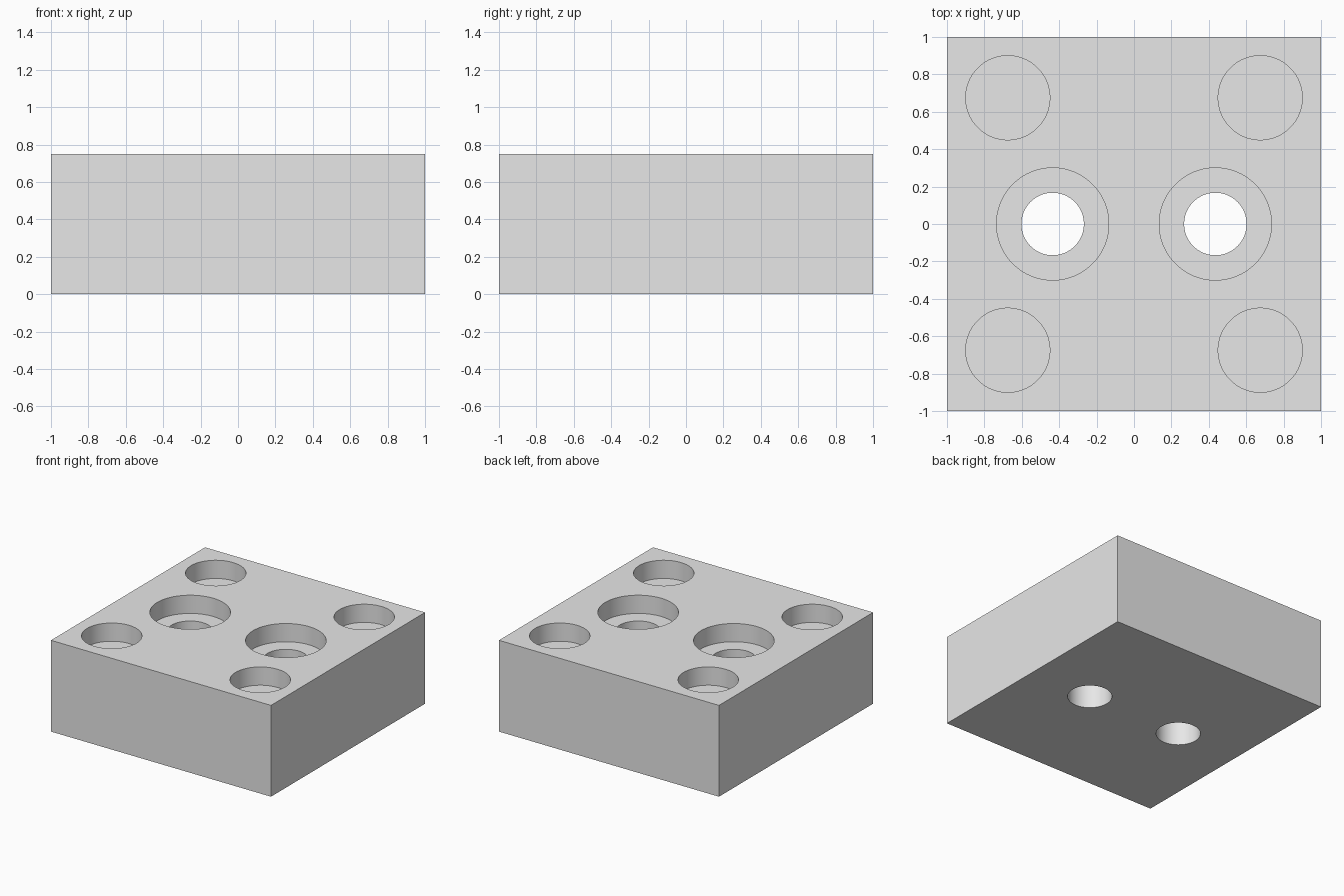
import bpy

cube = bpy.data.objects.get("Cube")
if cube:
    bpy.data.objects.remove(cube, do_unlink=True)

HEIGHT = 0.75
POCKET_DEPTH = 0.15

grey = bpy.data.materials.new("plain_grey")
grey.use_nodes = True
colour = (0.8, 0.8, 0.8, 1)
grey.diffuse_color = colour
grey.node_tree.nodes["Principled BSDF"].inputs["Base Color"].default_value = colour

# Solid square block
bpy.ops.mesh.primitive_cube_add(size=1, location=(0, 0, HEIGHT / 2))
block = bpy.context.object
block.name = "mounting_block"
block.scale = (2, 2, HEIGHT)
bpy.ops.object.transform_apply(location=True, rotation=False, scale=True)
block.data.materials.append(grey)


def drill(name, x, y, radius, bottom):
    """Cut a round hole from above the block down to the given height."""
    top = HEIGHT + 0.1
    bpy.ops.mesh.primitive_cylinder_add(
        vertices=96, radius=radius, depth=top - bottom,
        location=(x, y, (top + bottom) / 2))
    cutter = bpy.context.object
    cutter.name = name
    cutter.data.materials.append(grey)
    cutter.hide_render = True
    bpy.context.view_layer.objects.active = block
    cut = block.modifiers.new(name, "BOOLEAN")
    cut.operation = "DIFFERENCE"
    cut.solver = "EXACT"
    cut.object = cutter
    bpy.ops.object.modifier_apply(modifier=cut.name)
    bpy.data.objects.remove(cutter, do_unlink=True)


floor = HEIGHT - POCKET_DEPTH
for side in (-1, 1):
    # Counterbored through holes
    drill("counterbore", side * 0.435, 0, 0.3, floor)
    drill("bolt_hole", side * 0.435, 0, 0.167, -0.1)
    # Blind corner pockets
    for end in (-1, 1):
        drill("corner_pocket", side * 0.675, end * 0.675, 0.225, floor)

# Smooth hole walls, crisp edges
bpy.ops.object.select_all(action="DESELECT")
block.select_set(True)
bpy.context.view_layer.objects.active = block
bpy.ops.object.shade_smooth_by_angle()
